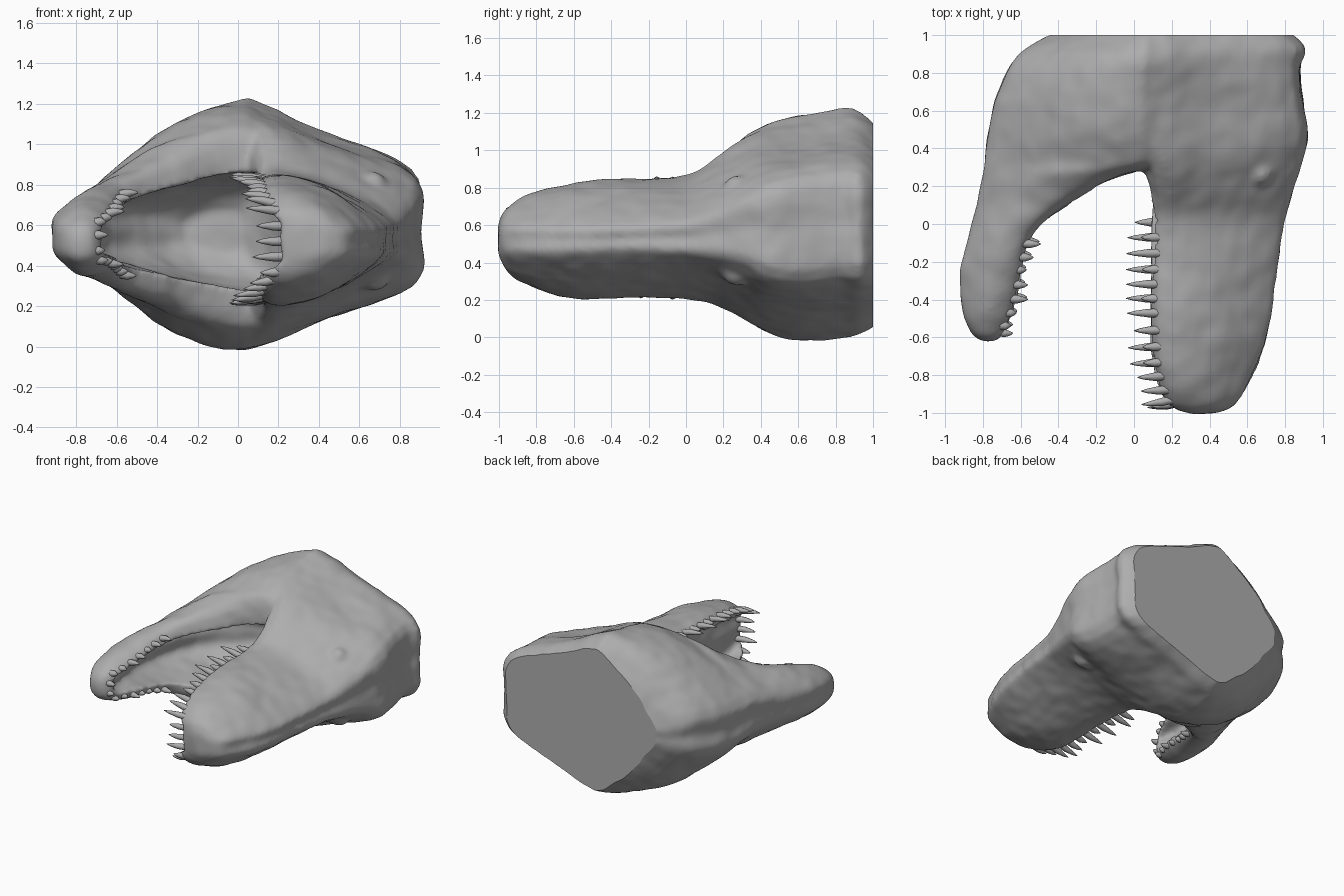
import bpy, bmesh, math
from mathutils import Vector, noise

cube = bpy.data.objects.get("Cube")
if cube:
    bpy.data.objects.remove(cube)

hide = bpy.data.materials.new("grey hide")
hide.use_nodes = True
GREY = (0.42, 0.42, 0.42, 1)
hide.diffuse_color = GREY
hide.node_tree.nodes["Principled BSDF"].inputs["Base Color"].default_value = GREY


def spline(pts, steps, closed=False):
    """Smooth curve through the points."""
    n, out = len(pts), []
    pick = (lambda i: pts[i % n]) if closed else (lambda i: pts[max(0, min(n - 1, i))])
    for i in range(n if closed else n - 1):
        a, b, c, d = (pick(i + k) for k in (-1, 0, 1, 2))
        for s in range(steps):
            t = s / steps
            out.append(0.5 * (2 * b + (c - a) * t + (2 * a - 5 * b + 4 * c - d) * t ** 2
                              + (3 * b - a - 3 * c + d) * t ** 3))
    return out if closed else out + [pts[-1].copy()]


def section(y, x0, x1, c, w0, wm, w1):
    """Ring across the head, mirrored about its middle plane z = c."""
    xm = (x0 + x1) / 2
    half = [(x0, w0), (xm, wm), (x1, w1)]
    ring = [(x0 - w0 * .12, 0)] + half + [(x1 + w1 * .12, 0)]
    ring += [(x, -w) for x, w in reversed(half)]
    return [Vector((x, y, c + w)) for x, w in ring]


def loft(bm, rows):
    rings = [section(*r) for r in rows]
    lines = [spline(list(line), 4) for line in zip(*rings)]
    rings = [spline(list(r), 4, True) for r in zip(*lines)]
    loops = [[bm.verts.new(p) for p in r] for r in rings]
    for a, b in zip(loops, loops[1:]):
        for i in range(len(a)):
            j = (i + 1) % len(a)
            bm.faces.new((a[i], a[j], b[j], b[i]))
    bm.faces.new(loops[0])
    bm.faces.new(loops[-1])


def make(name, bm):
    bmesh.ops.recalc_face_normals(bm, faces=bm.faces)
    mesh = bpy.data.meshes.new(name)
    bm.to_mesh(mesh)
    bm.free()
    mesh.materials.append(hide)
    obj = bpy.data.objects.new(name, mesh)
    bpy.context.collection.objects.link(obj)
    return obj


def shade(obj, angle):
    bpy.ops.object.select_all(action='DESELECT')
    obj.select_set(True)
    bpy.context.view_layer.objects.active = obj
    bpy.ops.object.shade_smooth_by_angle(angle=math.radians(angle))


# Rows: y, x at mouth, x at crown, centre z, half widths at mouth, middle, crown
upper = [
    (-1, .3, .42, .52, .06, .08, .04), (-.96, .2, .52, .52, .14, .16, .07),
    (-.85, .15, .59, .52, .22, .22, .08), (-.6, .12, .68, .52, .29, .27, .08),
    (-.3, .12, .73, .53, .3, .27, .08), (0, .12, .765, .535, .32, .27, .1),
    (.15, .13, .81, .56, .38, .3, .13), (.3, .1, .855, .58, .46, .36, .18),
    (.45, 0, .88, .575, .53, .42, .25), (.62, 0, .855, .575, .56, .44, .28),
    (.83, 0, .835, .605, .58, .46, .28), (.94, 0, .86, .6, .56, .45, .28),
    (1.06, 0, .71, .59, .48, .41, .25)]
# Same order, from the chin side to the mouth side
lower = [
    (-.62, -.8, -.74, .51, .03, .05, .03), (-.58, -.85, -.7, .52, .07, .11, .08),
    (-.45, -.895, -.65, .535, .09, .17, .12), (-.25, -.905, -.61, .55, .1, .2, .17),
    (-.05, -.855, -.55, .56, .11, .24, .23), (.1, -.805, -.37, .57, .13, .29, .3),
    (.22, -.775, -.18, .585, .15, .36, .37), (.28, -.76, -.02, .59, .16, .41, .42),
    (.34, -.75, .12, .59, .17, .44, .47), (.5, -.735, .12, .58, .18, .51, .54),
    (.7, -.685, .12, .59, .18, .53, .565), (.9, -.575, .12, .61, .15, .48, .58),
    (1.06, -.32, .1, .595, .05, .33, .49)]
mouth = [
    (-.98, -.3, .19, .52, .03, .06, .1), (-.85, -.4, .21, .52, .05, .1, .16),
    (-.6, -.6, .23, .53, .03, .12, .22),
    (-.5, -.69, .23, .53, .06, .14, .22), (-.25, -.73, .24, .55, .09, .18, .24),
    (0, -.73, .24, .56, .11, .22, .26), (.2, -.69, .23, .57, .12, .24, .27),
    (.4, -.6, .18, .57, .12, .25, .27), (.6, -.4, .1, .57, .1, .2, .2),
    (.7, -.25, 0, .57, .05, .1, .1)]

# Head: skull with snout, lower jaw and eyes fused together
bm = bmesh.new()
loft(bm, upper)
loft(bm, lower)
for side in (-1, 1):
    eye = bmesh.ops.create_uvsphere(bm, u_segments=16, v_segments=10, radius=.075)["verts"]
    bmesh.ops.translate(bm, verts=eye, vec=(.67, .27, .57 + side * .225))
head = make("head", bm)

# Mouth cavity cutter
bm = bmesh.new()
loft(bm, mouth)
cutter = make("mouth_cutter", bm)
cutter.hide_render = True


def remesh():
    mod = head.modifiers.new("Fuse", 'REMESH')
    mod.mode, mod.voxel_size = 'VOXEL', .016


remesh()
cut = head.modifiers.new("Mouth", 'BOOLEAN')
cut.operation, cut.object, cut.solver = 'DIFFERENCE', cutter, 'EXACT'
remesh()
soft = head.modifiers.new("Soften", 'SMOOTH')
soft.factor, soft.iterations = .5, 6
dg = bpy.context.evaluated_depsgraph_get()
mesh = bpy.data.meshes.new_from_object(head.evaluated_get(dg))
head.modifiers.clear()
head.data = mesh
bpy.data.objects.remove(cutter)

# Leathery unevenness, then the flat cut at the neck
bm = bmesh.new()
bm.from_mesh(mesh)
bm.normal_update()
offsets = [(v, v.normal * (.012 * noise.noise(v.co * 4) + .005 * noise.noise(v.co * 10)))
           for v in bm.verts]
for v, off in offsets:
    v.co += off
bmesh.ops.bisect_plane(bm, geom=bm.verts[:] + bm.edges[:] + bm.faces[:],
                       plane_co=(0, 1, 0), plane_no=(0, 1, 0), clear_outer=True)
bmesh.ops.holes_fill(bm, edges=[e for e in bm.edges if e.is_boundary], sides=0)
bm.to_mesh(mesh)
bm.free()
shade(head, 50)
for face in mesh.polygons:
    if face.center.y > .999:
        face.use_smooth = False


def teeth(name, rows, col, width, lean, size, gap):
    """Pointed teeth spaced evenly around one jaw's rim."""
    def rim(s):
        return [Vector((r[col], r[0] + .02, r[3] + s * r[width] * .95)) for r in rows]
    path = spline(rim(1)[::-1] + rim(-1), 16)
    bm, run = bmesh.new(), 0
    for k, (a, b) in enumerate(zip(path, path[1:])):
        run += (b - a).length
        if run < gap:
            continue
        run = 0
        out = (b - a).cross(Vector((1, 0, 0))).normalized()
        if out.dot(b - Vector((b.x, 0, .54))) < 0:
            out = -out
        long = size * (1 + .35 * math.sin(k * 2.3))
        tip = Vector((lean, 0, 0)) + out * .25
        rings = []
        for t, rad in ((-.5, .026), (.3, .022), (.75, .012), (1, .002)):
            mid = b + tip * long * t - out * .012 * t * t
            ring = [bm.verts.new(mid + Vector((0, math.cos(q), math.sin(q))) * rad)
                    for q in (i * math.tau / 8 for i in range(8))]
            rings.append(ring)
        for p, q in zip(rings, rings[1:]):
            for i in range(8):
                j = (i + 1) % 8
                bm.faces.new((p[i], p[j], q[j], q[i]))
        bm.faces.new(rings[0])
        bm.faces.new(rings[-1])
    shade(make(name, bm), 50)


teeth("upper_teeth", upper[1:6], 1, 4, -1, .12, .075)
teeth("lower_teeth", lower[1:5], 2, 6, 1, .06, .07)
